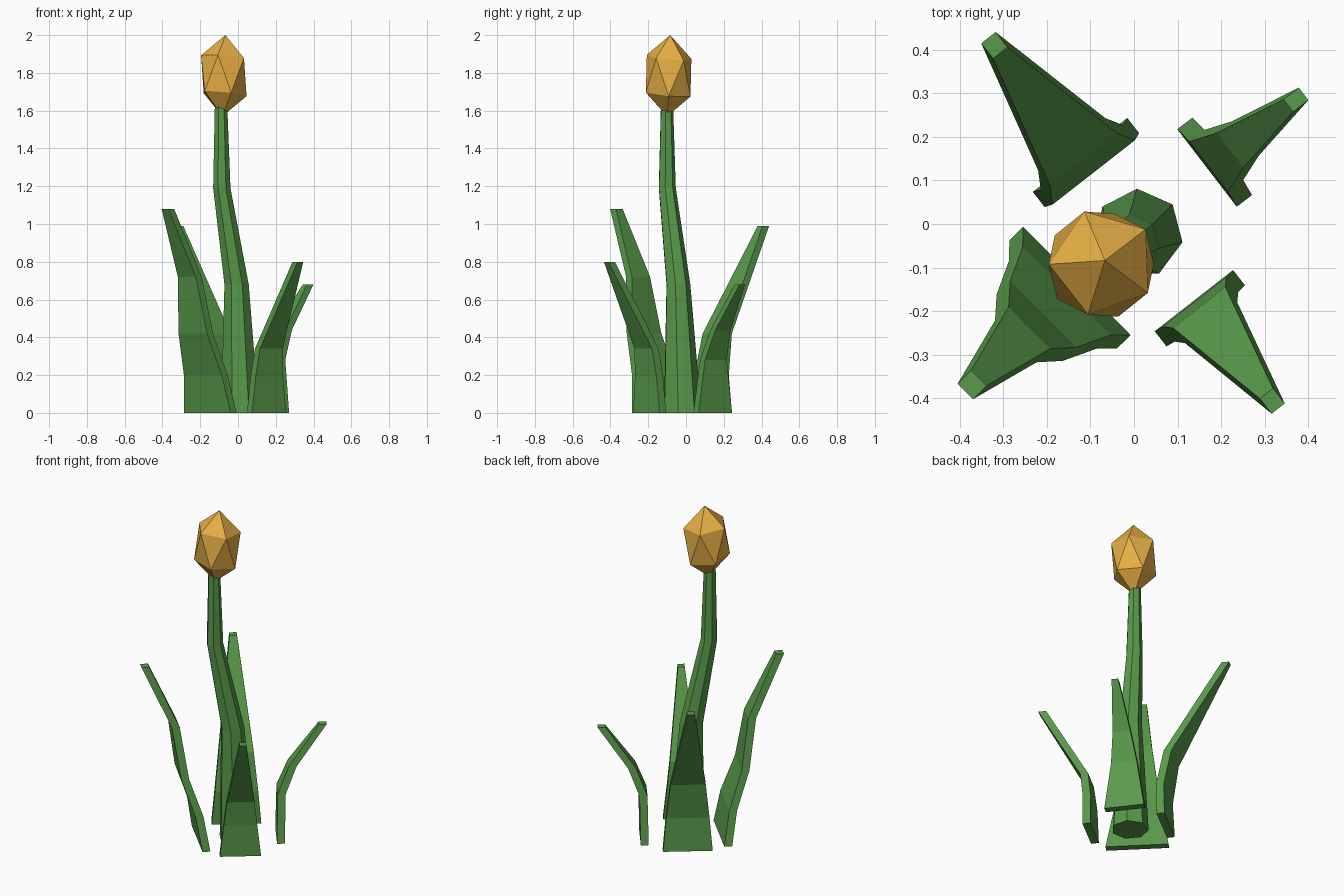
import bpy, bmesh, math
from mathutils import Matrix, Vector

if "Cube" in bpy.data.objects:
    bpy.data.objects.remove(bpy.data.objects["Cube"])


def material(name, color):
    m = bpy.data.materials.new(name)
    m.diffuse_color = (*color, 1)
    m.use_nodes = True
    m.node_tree.nodes["Principled BSDF"].inputs["Base Color"].default_value = m.diffuse_color
    return m


green = material("leaf_green", (0.10, 0.32, 0.07))
gold = material("petal_gold", (0.80, 0.43, 0.06))


def finish(name, bm, mat):
    bmesh.ops.recalc_face_normals(bm, faces=bm.faces)
    me = bpy.data.meshes.new(name)
    bm.to_mesh(me)
    bm.free()
    me.materials.append(mat)
    ob = bpy.data.objects.new(name, me)
    bpy.context.collection.objects.link(ob)
    return ob


def loft(name, rings, mat):
    """Skin a stack of equal-length point rings and cap both ends."""
    bm = bmesh.new()
    loops = [[bm.verts.new(p) for p in ring] for ring in rings]
    n = len(loops[0])
    for a, b in zip(loops, loops[1:]):
        for i in range(n):
            j = (i + 1) % n
            bm.faces.new((a[i], a[j], b[j], b[i]))
    bm.faces.new(loops[0])
    bm.faces.new(loops[-1])
    return finish(name, bm, mat)


# Stem: seven-sided bent tube, sections are x, y, z, radius
SIDES = 7
stem = [(0.01, -0.022, 0, 0.103), (-0.008, -0.043, 0.68, 0.066),
        (-0.086, -0.101, 1.19, 0.047), (-0.09, -0.102, 1.62, 0.034)]
turn = math.radians(-11)
loft("stem", [[(x + r * math.cos(turn + math.tau * i / SIDES),
                y + r * math.sin(turn + math.tau * i / SIDES), z)
               for i in range(SIDES)] for x, y, z, r in stem], green)


# Leaves: tapering blades, sections are distance outward, z, width
def leaf(name, angle, sections, thick=0.044):
    rot = Matrix.Rotation(math.radians(angle), 3, 'Z')
    t = thick / 2
    loft(name, [[rot @ Vector((r + a, b * w / 2, z))
                 for a, b in ((-t, -1), (t, -1), (t, 1), (-t, 1))]
                for r, z, w in sections], green)


leaf("leaf_front_left", 224.8, [(0.207, 0, 0.35), (0.24, 0.2, 0.285),
     (0.315, 0.42, 0.215), (0.36, 0.72, 0.135), (0.523, 1.08, 0.05)])
leaf("leaf_back_left", 128, [(0.179, 0, 0.275), (0.172, 0.2, 0.24),
     (0.21, 0.42, 0.195), (0.52, 0.99, 0.042)])
leaf("leaf_front_right", -52, [(0.245, 0, 0.228), (0.248, 0.19, 0.185),
     (0.265, 0.34, 0.152), (0.515, 0.80, 0.038)])
leaf("leaf_back_right", 37.5, [(0.233, 0, 0.224), (0.238, 0.28, 0.145),
     (0.30, 0.44, 0.10), (0.468, 0.68, 0.036)])

# Flower bud: stretched twenty-sided ball, tilted slightly
bm = bmesh.new()
bmesh.ops.create_icosphere(bm, subdivisions=1, radius=1)
bm.transform(Matrix.Translation((-0.075, -0.092, 1.785))
             @ Matrix.Diagonal((0.139, 0.139, 0.216, 1))
             @ Matrix.Rotation(-0.06, 4, 'X') @ Matrix.Rotation(0.06, 4, 'Y')
             @ Matrix.Rotation(math.radians(38), 4, 'Z'))
finish("flower_bud", bm, gold)
